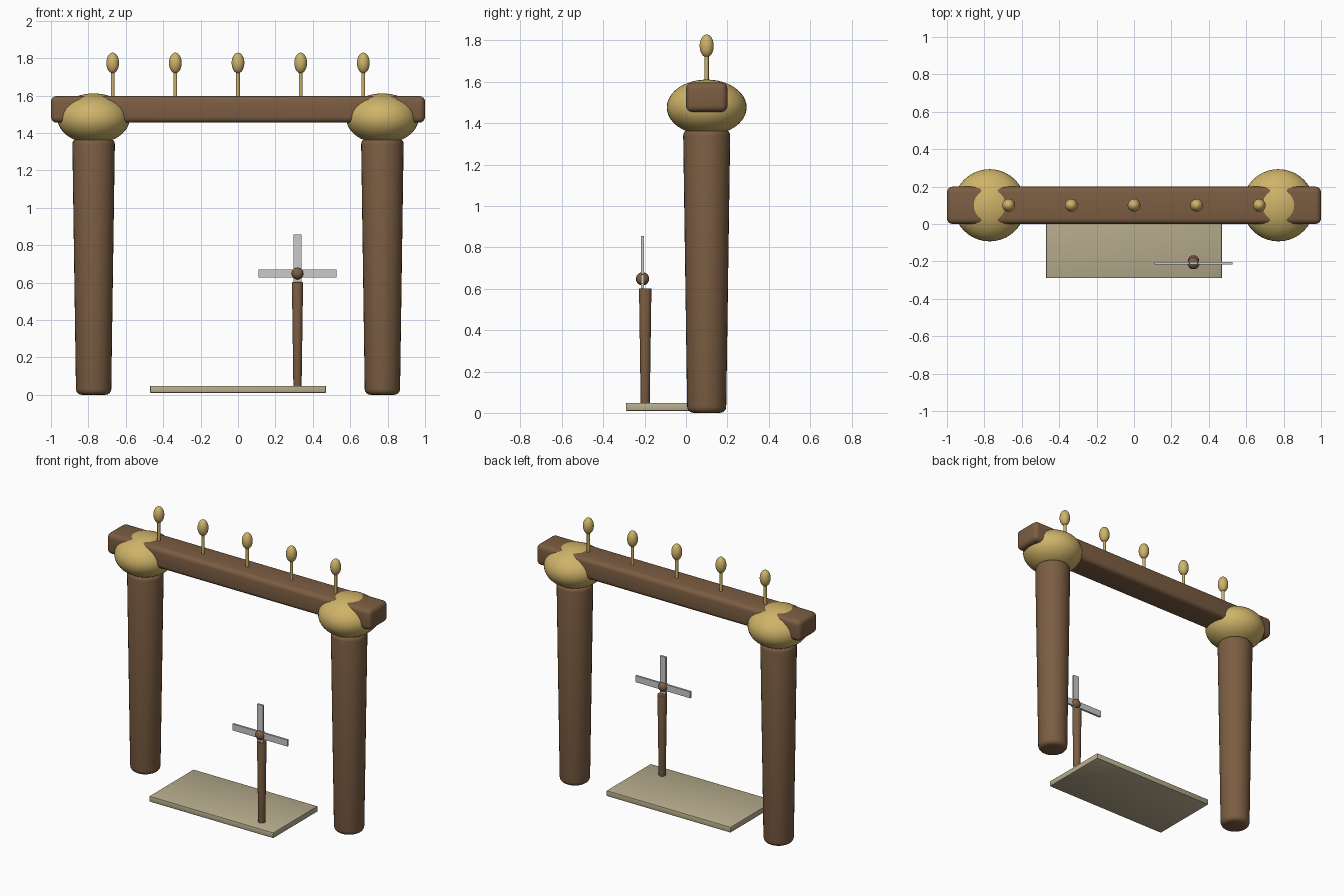
import bpy
from math import radians

if "Cube" in bpy.data.objects:
    bpy.data.objects.remove(bpy.data.objects["Cube"])


def mat(name, rgb):
    m = bpy.data.materials.new(name)
    m.diffuse_color = (*rgb, 1)
    m.use_nodes = True
    m.node_tree.nodes["Principled BSDF"].inputs["Base Color"].default_value = m.diffuse_color
    return m


WOOD = mat("wood", (0.20, 0.11, 0.055))
GOLD = mat("gold", (0.62, 0.45, 0.14))
STONE = mat("stone", (0.48, 0.42, 0.27))


def finish(name, m=None, bevel=0, segs=4):
    o = bpy.context.object
    o.name = name
    bpy.ops.object.transform_apply(location=False, rotation=False, scale=True)
    if m:
        o.data.materials.append(m)
    if bevel:
        b = o.modifiers.new("rounded_edges", "BEVEL")
        b.width, b.segments = bevel, segs
        b.limit_method, b.angle_limit = "ANGLE", radians(40)
        bpy.ops.object.modifier_apply(modifier=b.name)
    bpy.ops.object.shade_smooth_by_angle(angle=radians(35))
    return o


def box(name, x, y, z, m=None, bevel=0, segs=4):
    """Box from (min, max) ranges on each axis."""
    ranges = (x, y, z)
    bpy.ops.mesh.primitive_cube_add(size=1, location=[(a + b) / 2 for a, b in ranges])
    bpy.context.object.scale = [b - a for a, b in ranges]
    return finish(name, m, bevel, segs)


def post(name, x, y, z0, z1, r0, r1, m, bevel=0):
    bpy.ops.mesh.primitive_cone_add(vertices=32, radius1=r0, radius2=r1,
                                    depth=z1 - z0, location=(x, y, (z0 + z1) / 2))
    return finish(name, m, bevel)


def ball(name, loc, r, rz, m):
    bpy.ops.mesh.primitive_uv_sphere_add(segments=40, ring_count=24, radius=1, location=loc)
    bpy.context.object.scale = (r, r, rz)
    return finish(name, m)


# Gate pillars with flattened ball capitals
for side, s in (("left", -1), ("right", 1)):
    post(side + "_pillar", s * 0.772, 0.1, 0.0, 1.37, 0.094, 0.114, WOOD, 0.03)
    ball(side + "_capital", (s * 0.772, 0.1, 1.477), 0.193, 0.134, GOLD)

# Crossbeam
box("crossbeam", (-1, 1), (0, 0.2), (1.455, 1.597), WOOD, 0.03)

# Finials along the beam
for i in range(5):
    x = (i - 2) * 0.335
    post(f"finial_stem_{i + 1}", x, 0.1, 1.57, 1.75, 0.01, 0.01, GOLD)
    ball(f"finial_bulb_{i + 1}", (x, 0.1, 1.774), 0.034, 0.055, GOLD)

# Stone slab
box("base_slab", (-0.47, 0.47), (-0.29, 0.19), (0.01, 0.048), STONE, 0.004, 2)

# Pinwheel: post, hub and crossed blades
px, py, pz = 0.318, -0.21, 0.648
post("pinwheel_post", px, -0.197, 0.04, 0.602, 0.022, 0.03, WOOD, 0.004)
ball("pinwheel_hub", (px, py, pz), 0.032, 0.032, WOOD)
box("horizontal_blade", (px - 0.208, px + 0.208), (py - 0.007, py + 0.007),
    (pz - 0.022, pz + 0.022))
box("vertical_blade", (px - 0.022, px + 0.022), (py - 0.007, py + 0.007),
    (0.59, pz + 0.208))
